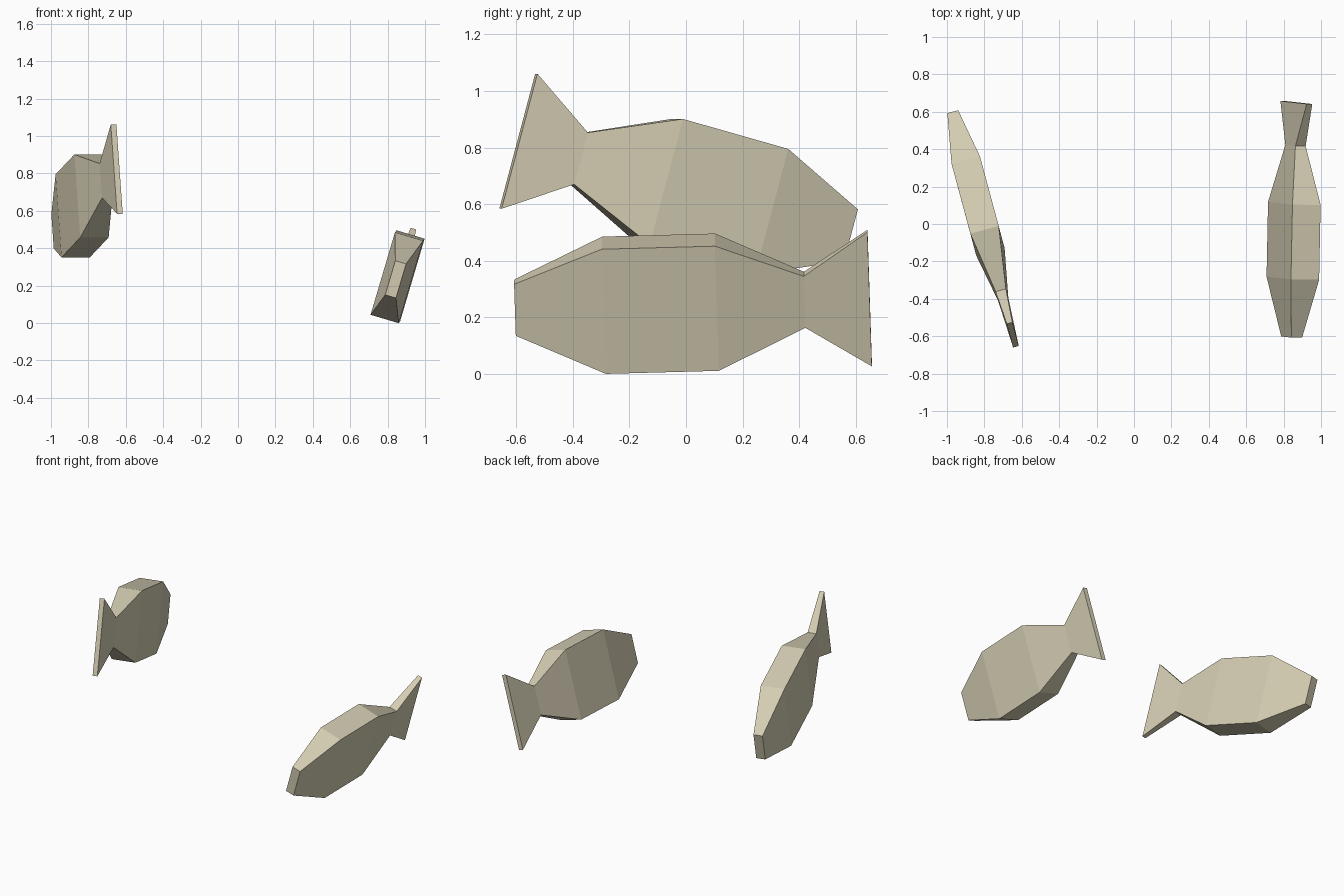
import bpy, bmesh
from mathutils import Matrix, Vector

if "Cube" in bpy.data.objects:
    bpy.data.objects.remove(bpy.data.objects["Cube"])

# one flat colour
tan = bpy.data.materials.new("pale_tan")
tan.diffuse_color = (0.66, 0.61, 0.45, 1)
tan.use_nodes = True
tan.node_tree.nodes["Principled BSDF"].inputs["Base Color"].default_value = tan.diffuse_color

# fish profile, nose to tail: position along length, height, width
SECTIONS = [
    (0.605, 0.19, 0.060),   # nose
    (0.290, 0.46, 0.157),   # front of body
    (-0.11, 0.46, 0.157),   # back of body
    (-0.42, 0.19, 0.057),   # tail root
    (-0.65, 0.495, 0.031),  # tail fin edge
]

# loft rectangular sections into a closed low-poly fish
bm = bmesh.new()
rings = []
for pos, h, w in SECTIONS:
    rings.append([bm.verts.new((pos, sy * w / 2, sz * h / 2))
                  for sy, sz in ((-1, -1), (1, -1), (1, 1), (-1, 1))])
for a, b in zip(rings, rings[1:]):
    for i in range(4):
        j = (i + 1) % 4
        bm.faces.new((a[i], a[j], b[j], b[i]))
bm.faces.new(rings[0])
bm.faces.new(rings[-1])
bmesh.ops.recalc_face_normals(bm, faces=bm.faces)
mesh = bpy.data.meshes.new("fish")
bm.to_mesh(mesh)
bm.free()
mesh.materials.append(tan)


def place_fish(name, origin, forward, up):
    """Put a fish at origin, nose along forward, back fin side along up."""
    f = Vector(forward).normalized()
    u = Vector(up)
    u = (u - f * u.dot(f)).normalized()
    s = u.cross(f)
    ob = bpy.data.objects.new(name, mesh)
    bpy.context.collection.objects.link(ob)
    rot = Matrix((f, s, u)).transposed().to_4x4()
    ob.matrix_world = Matrix.Translation(origin) @ rot


# diving fish on the left, leaning fish on the right
place_fish("left_fish", (-0.811, 0.0125, 0.65), (-0.2506, 0.9316, -0.265), (-0.07, 0.261, 0.964))
place_fish("right_fish", (0.855, 0.0, 0.25), (-0.02, -1, -0.027), (0.284, -0.032, 0.959))
